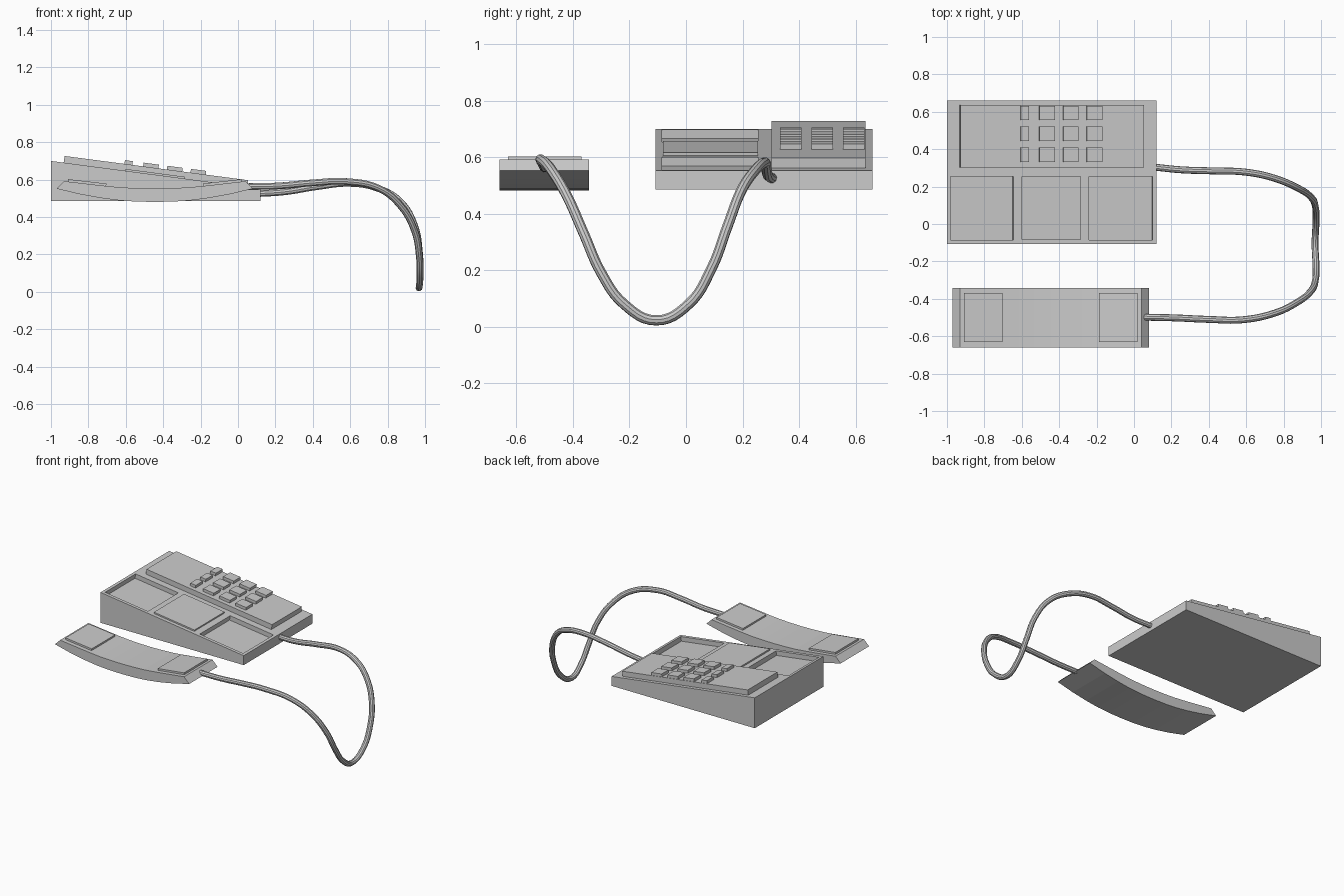
import bpy, bmesh
from mathutils import Vector

if "Cube" in bpy.data.objects:
    bpy.data.objects.remove(bpy.data.objects["Cube"])


def finish(name, bm):
    bmesh.ops.recalc_face_normals(bm, faces=bm.faces)
    me = bpy.data.meshes.new(name)
    bm.to_mesh(me)
    bm.free()
    ob = bpy.data.objects.new(name, me)
    bpy.context.collection.objects.link(ob)
    return ob


def extrude_profile(name, pts, y0, y1):
    """Extrude an x/z outline along y."""
    bm = bmesh.new()
    face = bm.faces.new([bm.verts.new((x, y0, z)) for x, z in pts])
    new = bmesh.ops.extrude_face_region(bm, geom=[face])["geom"]
    moved = [v for v in new if isinstance(v, bmesh.types.BMVert)]
    bmesh.ops.translate(bm, verts=moved, vec=(0, y1 - y0, 0))
    return finish(name, bm)


def slab(name, line, x0, x1, y0, y1, low, high):
    """Box standing perpendicular on a sloping x/z line."""
    (ax, az), (bx, bz) = line
    slope = (bz - az) / (bx - ax)
    n = Vector((-slope, 1)).normalized()

    def at(x, h):
        return (x + n.x * h, az + (x - ax) * slope + n.y * h)
    return extrude_profile(name, [at(x0, low), at(x1, low), at(x1, high), at(x0, high)], y0, y1)


# Wedge base
TOP = ((-1.0, 0.70), (0.12, 0.552))
base = extrude_profile("base", [(-1, 0.485), (0.12, 0.485), TOP[1], TOP[0]], -0.108, 0.66)

# Two recessed cradles cut into the sloping top
for x0, x1 in ((-0.98, -0.645), (-0.24, 0.10)):
    cutter = slab("cradle_cutter", TOP, x0, x1, -0.085, 0.255, -0.032, 0.06)
    mod = base.modifiers.new("cradle", "BOOLEAN")
    mod.operation, mod.solver, mod.object = "DIFFERENCE", "EXACT", cutter
    bpy.context.view_layer.objects.active = base
    bpy.ops.object.modifier_apply(modifier=mod.name)
    bpy.data.objects.remove(cutter)

# Raised plate between cradles and keypad panel
slab("centre_plate", TOP, -0.602, -0.285, -0.082, 0.255, -0.005, 0.01)
slab("keypad_panel", TOP, -0.932, 0.05, 0.302, 0.635, -0.005, 0.036)

# Keys: one narrow column and three wide ones
for col, (x0, x1) in enumerate(((-0.612, -0.57), (-0.512, -0.43), (-0.385, -0.303), (-0.259, -0.177))):
    for row in range(3):
        y = 0.37 + row * 0.112
        slab(f"key_{col}_{row}", TOP, x0, x1, y - 0.038, y + 0.038, 0.03, 0.056)

# Curved handset, mirrored half profile around its centre
CX = -0.445
top_half = [(0.0, 0.553), (0.09, 0.5545), (0.17, 0.558), (0.25, 0.565), (0.485, 0.592)]
bottom_half = [(0.525, 0.552), (0.40, 0.522), (0.29, 0.502), (0.19, 0.489), (0.10, 0.483), (0.0, 0.481)]
half = top_half + bottom_half
outline = [(CX + x, z) for x, z in half] + [(CX - x, z) for x, z in reversed(half[1:-1])]
extrude_profile("handset", outline, -0.66, -0.343)

# Ear and mouth pads
for name, s in (("ear_pad", -1), ("mouth_pad", 1)):
    line = ((CX + s * 0.25, 0.565), (CX + s * 0.485, 0.592))
    slab(name, line, CX + s * 0.26, CX + s * 0.465, -0.63, -0.37, -0.005, 0.013)

# Hanging cord
path = [(0.10, 0.305, 0.525), (0.25, 0.29, 0.535), (0.42, 0.284, 0.562), (0.60, 0.277, 0.58),
        (0.75, 0.245, 0.553), (0.87, 0.195, 0.48), (0.945, 0.145, 0.35), (0.97, 0.09, 0.205),
        (0.973, 0.01, 0.08), (0.968, -0.105, 0.022),
        (0.973, -0.22, 0.08), (0.97, -0.30, 0.19), (0.945, -0.36, 0.325), (0.87, -0.42, 0.46),
        (0.75, -0.477, 0.555), (0.58, -0.512, 0.59), (0.40, -0.51, 0.583), (0.22, -0.502, 0.567),
        (0.055, -0.498, 0.563)]
cu = bpy.data.curves.new("cord", "CURVE")
cu.dimensions = "3D"
cu.bevel_depth = 0.0185
cu.bevel_resolution = 3
cu.resolution_u = 6
cu.use_fill_caps = True
sp = cu.splines.new("BEZIER")
sp.bezier_points.add(len(path) - 1)
for bp, co in zip(sp.bezier_points, path):
    bp.co = co
    bp.handle_left_type = bp.handle_right_type = "AUTO"
cord = bpy.data.objects.new("cord", cu)
bpy.context.collection.objects.link(cord)
bpy.ops.object.select_all(action="DESELECT")
cord.select_set(True)
bpy.context.view_layer.objects.active = cord
bpy.ops.object.convert(target="MESH")
bpy.ops.object.shade_smooth_by_angle()
